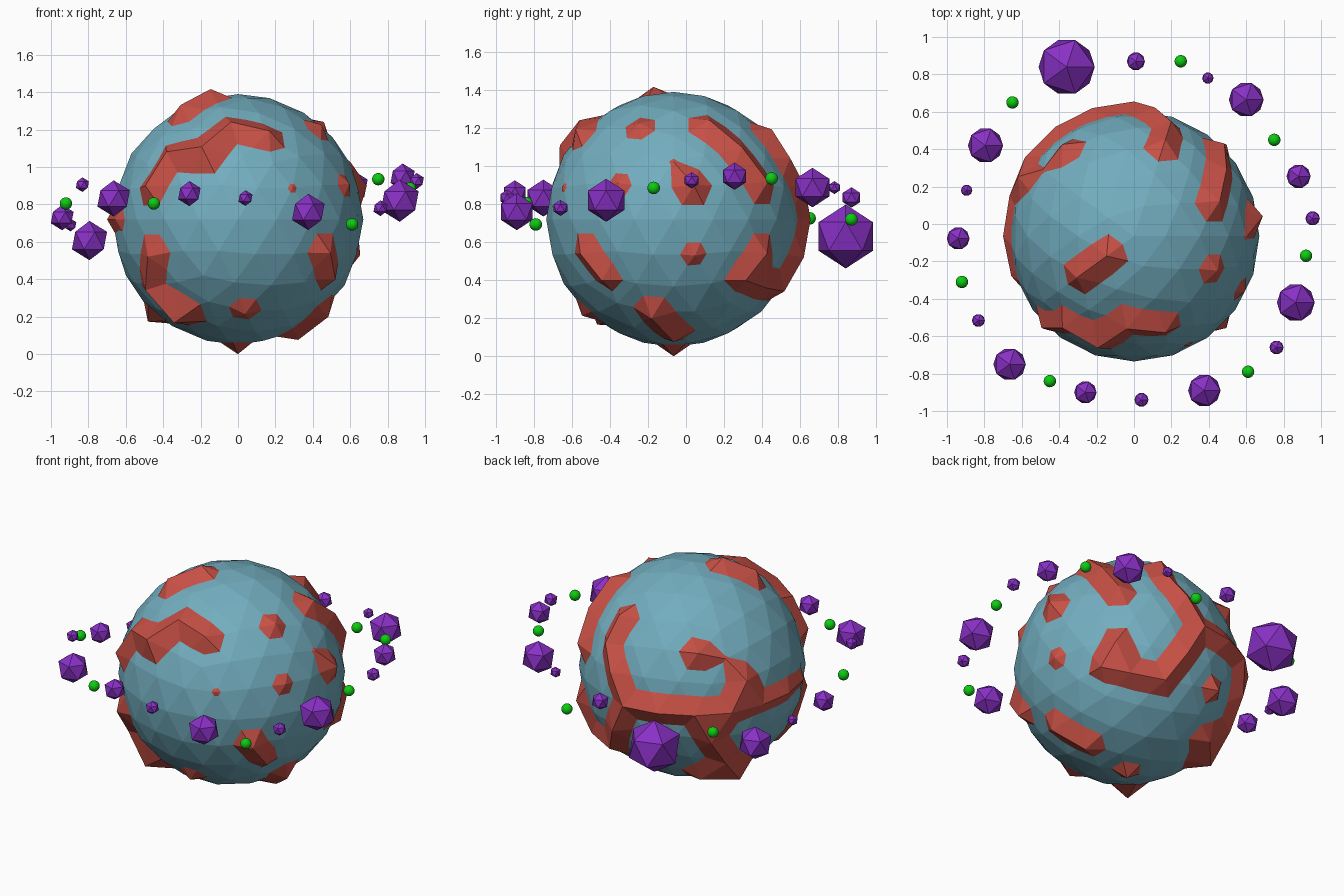
import bpy
from math import radians, cos, sin
from mathutils import Vector

cube = bpy.data.objects.get("Cube")
if cube:
    bpy.data.objects.remove(cube, do_unlink=True)


def make_material(name, color):
    mat = bpy.data.materials.new(name)
    mat.use_nodes = True
    mat.diffuse_color = (*color, 1)
    mat.node_tree.nodes["Principled BSDF"].inputs["Base Color"].default_value = (*color, 1)
    return mat


def finish(name, mat):
    obj = bpy.context.object
    obj.name = name
    obj.data.name = name
    obj.data.materials.append(mat)
    return obj


def ico(name, mat, location, radius, subdivisions=1):
    bpy.ops.mesh.primitive_ico_sphere_add(
        subdivisions=subdivisions, radius=radius, location=location)
    return finish(name, mat)


def direction(lon, lat):
    lon, lat = radians(lon), radians(lat)
    return Vector((cos(lat) * cos(lon), cos(lat) * sin(lon), sin(lat)))


teal = make_material("ocean teal", (0.17, 0.42, 0.52))
red = make_material("land red", (0.57, 0.08, 0.06))
purple = make_material("rock purple", (0.25, 0.03, 0.56))
green = make_material("orb green", (0.004, 0.60, 0.006))

# Planet: a faceted ocean with a slightly smaller land shell inside it
CENTER = (0, -0.065, 0.72)
RADIUS = 0.67
ico("ocean", teal, CENTER, RADIUS, 3)
land = ico("land", red, CENTER, RADIUS - 0.035, 3)

# Land rises above the ocean at these longitudes and latitudes, grouped by height
HEIGHTS = {
    0.095: [(-130, -46)],
    0.085: [(158, -46)],
    0.07: [(-108, 32)],
    0.05: [
        # front ridge
        (-134, 13), (-126, 30), (-94, 46), (-72, 42),
        # lower front coast
        (-134, -16), (-144, -32), (-36, -27), (-45, -13),
        # cap and south pole
        (-144, 58), (-144, 74), (0, -90),
        # large rear continent
        (126, 30), (153, 13), (72, 42), (72, 27), (81, 13), (90, 0),
        (108, 0), (126, 0), (144, 0), (134, -16), (144, -32),
        (108, -27), (130, -46), (82, -16), (72, -32), (54, -30),
        (36, -27), (46, -13),
        # side arc and islands
        (22, 46), (36, 32), (46, 16), (9, 13), (-14, -46), (0, -63),
    ],
    0.03: [(-86, -46), (-22, 46), (162, 0), (180, 0)],
    0.02: [(-26, 16), (10, -16), (-162, 0)],
    0.006: [(144, 27), (0, 27), (-62, 13)],
}
rest = [v.co.normalized() for v in land.data.vertices]
for height, spots in HEIGHTS.items():
    for lon, lat in spots:
        target = direction(lon, lat)
        index = max(range(len(rest)), key=lambda i: rest[i].dot(target))
        land.data.vertices[index].co = rest[index] * (RADIUS + height)

# Ring of faceted rocks: x, y, z, radius
ROCKS = [
    (-0.36, 0.84, 0.63, 0.168), (0.01, 0.87, 0.835, 0.054),
    (0.395, 0.78, 0.887, 0.034), (0.60, 0.665, 0.887, 0.104),
    (0.88, 0.255, 0.947, 0.072), (0.955, 0.03, 0.925, 0.043),
    (0.865, -0.42, 0.82, 0.113), (0.762, -0.66, 0.78, 0.042),
    (0.376, -0.89, 0.76, 0.097), (0.04, -0.94, 0.834, 0.042),
    (-0.26, -0.90, 0.858, 0.067), (-0.665, -0.75, 0.832, 0.097),
    (-0.832, -0.516, 0.906, 0.039), (-0.94, -0.077, 0.73, 0.068),
    (-0.895, 0.18, 0.69, 0.034), (-0.794, 0.42, 0.607, 0.105),
]
for i, (x, y, z, r) in enumerate(ROCKS):
    ico(f"ring_rock_{i}", purple, (x, y, z), r)

# Smooth orbs between the rocks
ORBS = [
    (0.25, 0.87, 0.72), (0.75, 0.45, 0.935), (0.92, -0.17, 0.885),
    (0.61, -0.79, 0.693), (-0.45, -0.84, 0.805), (-0.92, -0.31, 0.805),
    (-0.65, 0.65, 0.725),
]
for i, spot in enumerate(ORBS):
    bpy.ops.mesh.primitive_uv_sphere_add(
        segments=24, ring_count=12, radius=0.033, location=spot)
    bpy.ops.object.shade_smooth()
    finish(f"ring_orb_{i}", green)
